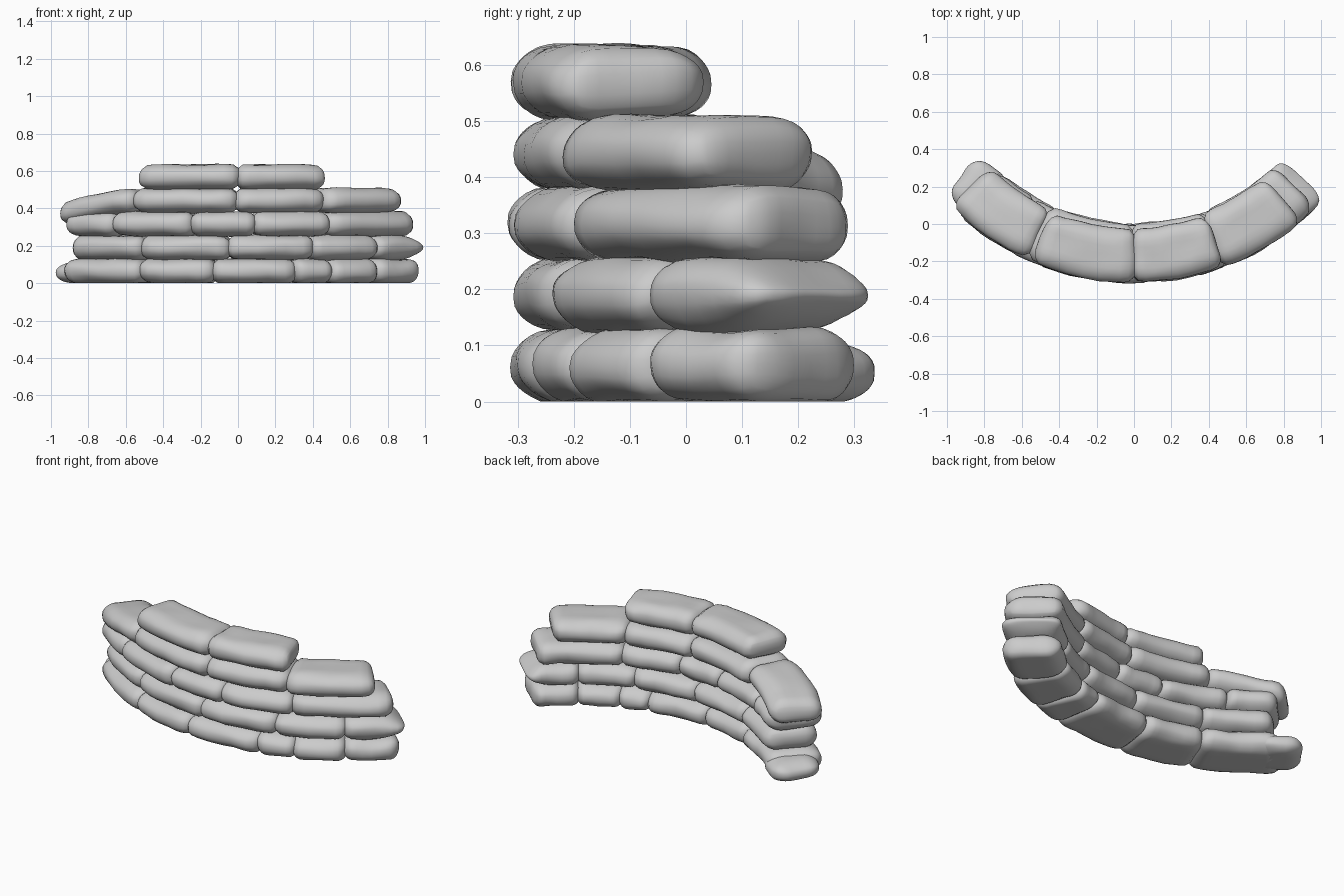
import bpy, bmesh, math, random
from mathutils import Vector, noise

if "Cube" in bpy.data.objects:
    bpy.data.objects.remove(bpy.data.objects["Cube"])

random.seed(4)
R_OUT, CY, PITCH = 1.382, 1.067, 0.126   # outer wall radius, arc centre y, row height


def bag_mesh(half, radii, seed, pinch=0.0):
    """Stuffed rounded box, slightly lumpy, in local space."""
    bm = bmesh.new()
    bmesh.ops.create_cube(bm, size=2)
    bmesh.ops.subdivide_edges(bm, edges=bm.edges[:], cuts=9, use_grid_fill=True)
    for v in bm.verts:
        q, core, d = Vector(), Vector(), Vector()
        for i in range(3):
            t = math.copysign(abs(v.co[i]) ** 0.75, v.co[i])
            q[i] = t * half[i]
            lim = half[i] - radii[i]
            core[i] = max(-lim, min(lim, q[i]))
            d[i] = (q[i] - core[i]) / radii[i]
        m = max(abs(c) for c in d)
        if d.length > 1e-6:
            d = d * (m / d.length)
        p = core + Vector([d[i] * radii[i] for i in range(3)])
        u, w = p.x / half[0], p.y / half[1]
        # belly swell, sagging rim and wrinkles
        p.y *= 1.0 - 0.05 * u ** 4
        p.z *= 1.0 - 0.10 * w ** 4 - 0.06 * u ** 6
        p += 0.008 * noise.noise_vector(p * 9 + Vector((seed * 3.1, seed, 0)))
        # pinched tied end
        if pinch and u > 0.4:
            p.z *= 1 - pinch * (u - 0.4) / 0.6
        v.co = p
    return bm


def finish(bm, name):
    for v in bm.verts:
        v.co.z = max(v.co.z, 0)
    bmesh.ops.recalc_face_normals(bm, faces=bm.faces[:])
    for f in bm.faces:
        f.smooth = True
    me = bpy.data.meshes.new(name)
    bm.to_mesh(me)
    bm.free()
    bpy.context.collection.objects.link(bpy.data.objects.new(name, me))


def arc_bag(name, x0, x1, row, seed, w=0.157, droop=0.0, pinch=0.0):
    """Bag wrapped on the wall arc between two front x positions."""
    a0, a1 = (math.asin(x / R_OUT) for x in (x0, x1))
    mid, rm = (a0 + a1) / 2, R_OUT - w
    off = random.uniform(-0.005, 0.008)
    half = (rm * (a1 - a0) / 2 + 0.014, w, 0.067)
    bm = bag_mesh(half, (min(0.05, half[0] * 0.6), 0.085, 0.062), seed, pinch)
    for v in bm.verts:
        x, y, z = v.co
        a, r = mid + x / rm, rm - off - y
        drop = droop * max(0, 0.5 - x / half[0] / 2) ** 1.5
        v.co = (r * math.sin(a), CY - r * math.cos(a), z + 0.064 + PITCH * row - drop)
    finish(bm, name)


# Front seam positions of each row, bottom to top
rows = [
    [-0.945, -0.535, -0.135, 0.315, 0.51, 0.76, 0.985],
    [-0.915, -0.535, -0.05, 0.41, 0.76, 1.01],
    [-0.935, -0.68, -0.255, 0.09, 0.495, 0.965],
    [-0.975, -0.575, -0.01, 0.47, 0.885],
    [-0.545, 0.0, 0.475],
]
n = 0
for r, seams in enumerate(rows):
    for i in range(len(seams) - 1):
        n += 1
        arc_bag(f"sandbag_row{r + 1}_{i + 1}", seams[i], seams[i + 1], r, n,
                w=0.146 if r == 4 or (r, i) == (3, 0) else 0.157,
                droop=0.075 if (r, i) == (3, 0) else 0.0,
                pinch=0.65 if (r, i) == (1, 4) else 0.0)

# Loose bag closing the left end of the bottom row
bm = bag_mesh((0.125, 0.14, 0.055), (0.09, 0.09, 0.05), 40)
ang = math.radians(-36)
for v in bm.verts:
    x, y, z = v.co
    v.co = (-0.825 + x * math.cos(ang) - y * math.sin(ang),
            0.185 + x * math.sin(ang) + y * math.cos(ang), z + 0.053)
finish(bm, "sandbag_left_end")
